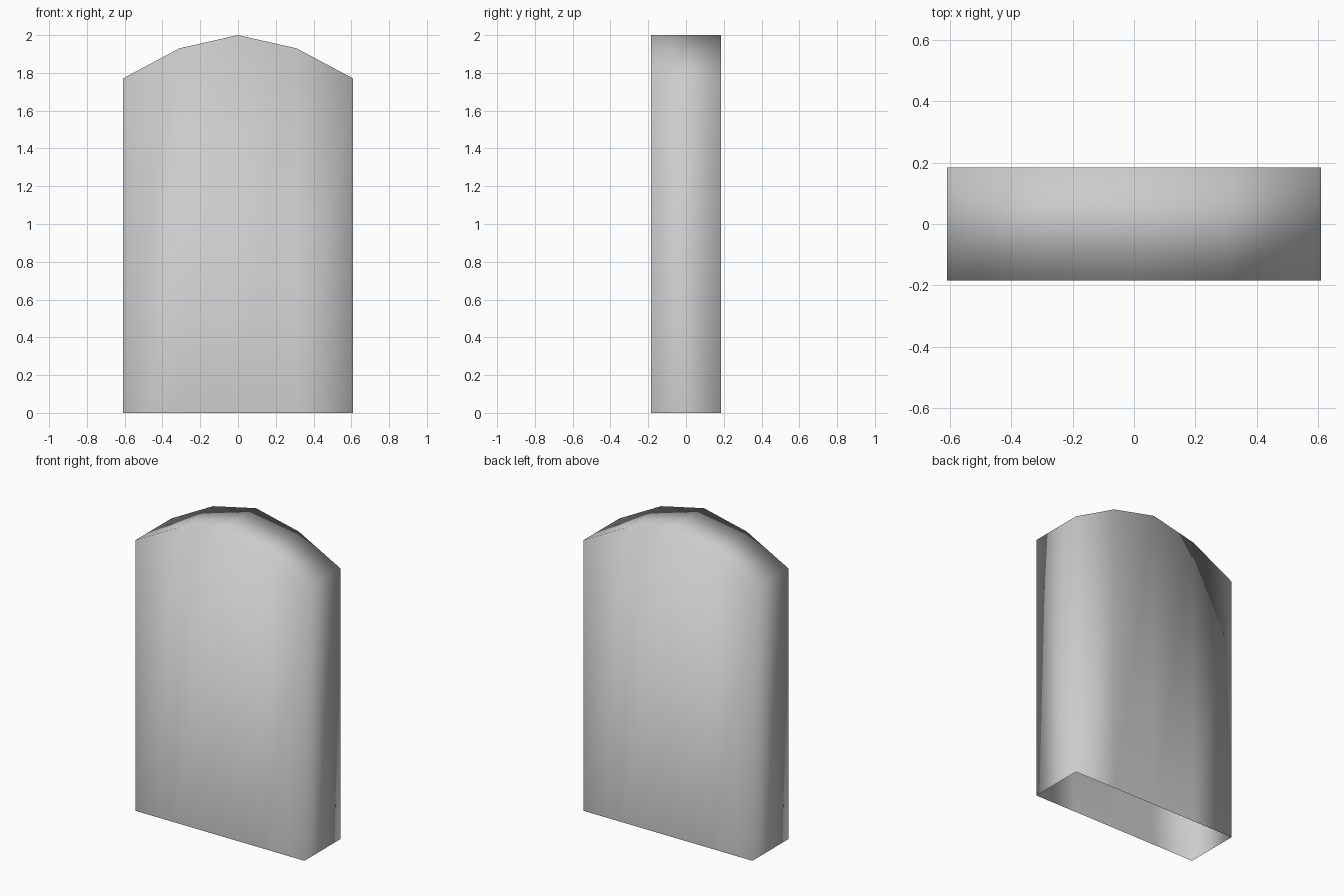
import bpy, bmesh

if "Cube" in bpy.data.objects:
    bpy.data.objects.remove(bpy.data.objects["Cube"])

# Half-profile of the rounded top: (x, z), mirrored in x
half = [(0.31, 1.93), (0.61, 1.77)]
profile = [(-x, z) for x, z in reversed(half)] + [(0, 2.0)] + half
depth = 0.185

bm = bmesh.new()
# Each station is a loop up the front, over the top and down the back
stations = []
for x, z in profile:
    stations.append([bm.verts.new(p) for p in (
        (x, -depth, 0), (x, -depth, z), (x, depth, z), (x, depth, 0))])

# Front, top and back strips; the underside stays open
for a, b in zip(stations, stations[1:]):
    for i in range(3):
        bm.faces.new((a[i], b[i], b[i + 1], a[i + 1]))

# Narrow side walls
bm.faces.new(stations[0])
bm.faces.new(stations[-1][::-1])
bmesh.ops.recalc_face_normals(bm, faces=bm.faces)

# Smooth-shaded, shared corners
for f in bm.faces:
    f.smooth = True
mesh = bpy.data.meshes.new("headstone_slab")
bm.to_mesh(mesh)
bm.free()
slab = bpy.data.objects.new("headstone_slab", mesh)
bpy.context.collection.objects.link(slab)
